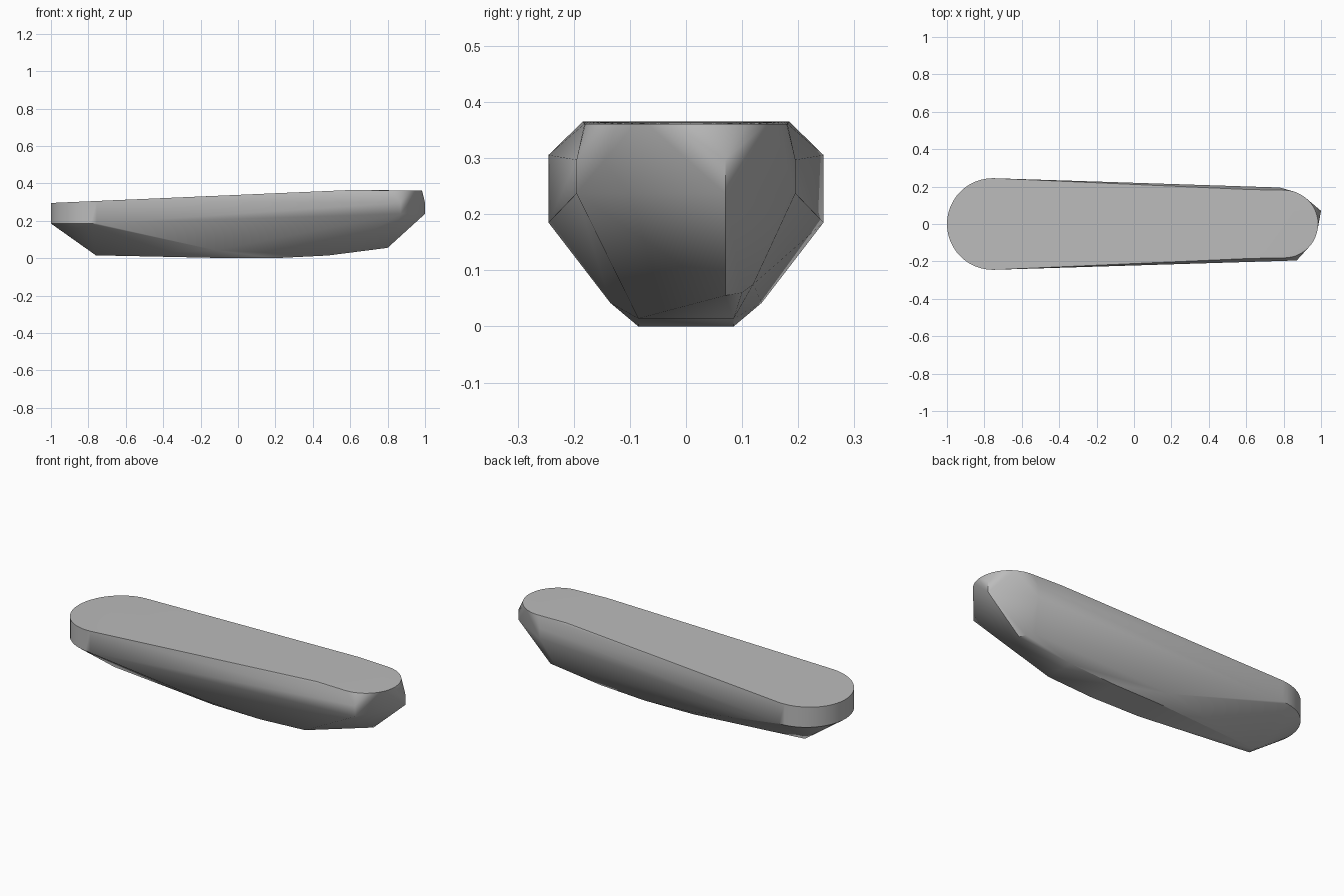
import bpy, bmesh, math

cube = bpy.data.objects.get("Cube")
if cube:
    bpy.data.objects.remove(cube)

grey = bpy.data.materials.new("plain grey")
grey.use_nodes = True
colour = (0.5, 0.5, 0.5, 1)
grey.diffuse_color = colour
grey.node_tree.nodes["Principled BSDF"].inputs["Base Color"].default_value = colour


def arc(cx, radius, start, height, steps=24):
    """Half circle in plan, with its height set by a rule on x."""
    pts = []
    for i in range(steps + 1):
        a = start + math.pi * i / steps
        x = cx + radius * math.cos(a)
        pts.append((x, radius * math.sin(a), height(x)))
    return pts


def deck(x):
    return min(0.295 + 0.043 * (x + 1), 0.364)


def both_sides(pts):
    return [(x, s * y, z) for x, y, z in pts for s in (-1, 1)]


# Deck outline and the wide, upright rounded end
points = arc(-0.755, 0.245, math.pi / 2, deck)
points += arc(-0.755, 0.245, math.pi / 2, lambda x: 0.185)
points += arc(0.803, 0.181, -math.pi / 2, lambda x: 0.361)
points += both_sides([(0.62, 0.184, 0.365)])

# Uneven upright corners of the narrow end
for x, y in [(0.87, -0.195), (0.78, 0.195), (1.0, 0.07)]:
    points += [(x, y, 0.237), (x, y, 0.297)]

# Chines, keel and the lower nose
points += both_sides([
    (-0.76, 0.02, 0.015),
    (-0.12, 0.135, 0.042),
    (-0.1, 0.08, 0.001),
    (0.2, 0.085, 0),
    (0.48, 0.085, 0.014),
])
points += [(0.8, 0.07, 0.055), (0.78, 0.1, 0.06), (0.74, 0.12, 0.075)]

# Skin the outlines into one closed hull
bm = bmesh.new()
for p in points:
    bm.verts.new(p)
result = bmesh.ops.convex_hull(bm, input=bm.verts[:])
loose = [v for v in bm.verts if not v.link_faces]
bmesh.ops.delete(bm, geom=loose, context='VERTS')
bmesh.ops.recalc_face_normals(bm, faces=bm.faces[:])
mesh = bpy.data.meshes.new("hull")
bm.to_mesh(mesh)
bm.free()
mesh.materials.append(grey)

hull = bpy.data.objects.new("hull", mesh)
bpy.context.collection.objects.link(hull)
bpy.ops.object.select_all(action='DESELECT')
hull.select_set(True)
bpy.context.view_layer.objects.active = hull
bpy.ops.object.shade_smooth_by_angle(angle=math.radians(35))
